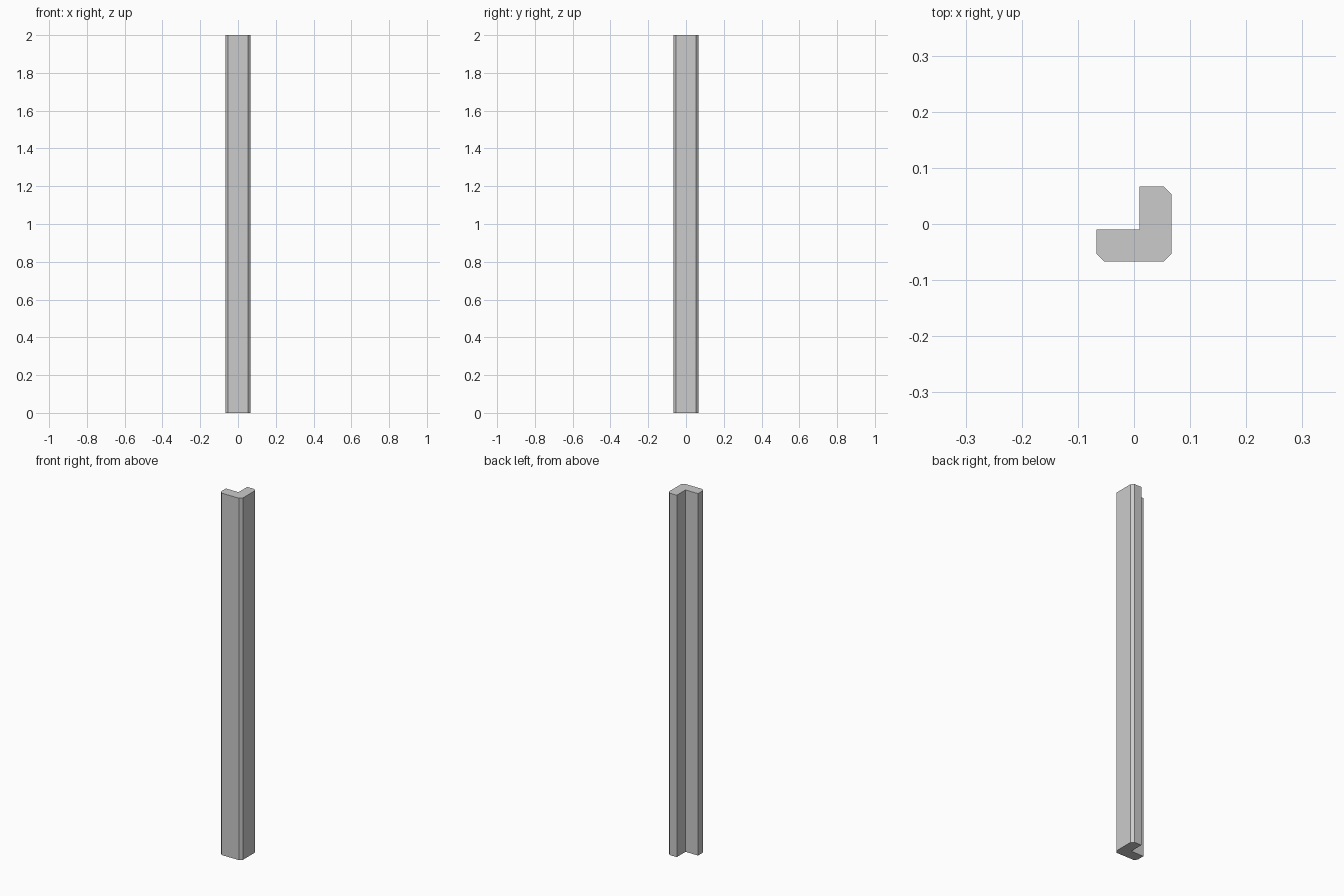
import bpy, bmesh

if "Cube" in bpy.data.objects:
    bpy.data.objects.remove(bpy.data.objects["Cube"])

HALF = 0.067      # half width of the L section
INNER = 0.0095    # offset of the inside corner
C = 0.014         # chamfer size
HEIGHT = 2.0

# L-shaped section with chamfered outer corners, counter-clockwise
profile = [
    (-HALF, -HALF + C), (-HALF + C, -HALF),
    (HALF - C, -HALF), (HALF, -HALF + C),
    (HALF, HALF - C), (HALF - C, HALF),
    (INNER, HALF), (INNER, -INNER), (-HALF, -INNER),
]

# Extrude the section upwards into a solid post
bm = bmesh.new()
base = bm.faces.new([bm.verts.new((x, y, 0)) for x, y in profile])
ext = bmesh.ops.extrude_face_region(bm, geom=[base], use_keep_orig=True)
top = [g for g in ext["geom"] if isinstance(g, bmesh.types.BMVert)]
bmesh.ops.translate(bm, verts=top, vec=(0, 0, HEIGHT))
bmesh.ops.recalc_face_normals(bm, faces=bm.faces)

mesh = bpy.data.meshes.new("corner_post")
bm.to_mesh(mesh)
bm.free()
post = bpy.data.objects.new("corner_post", mesh)
bpy.context.collection.objects.link(post)
